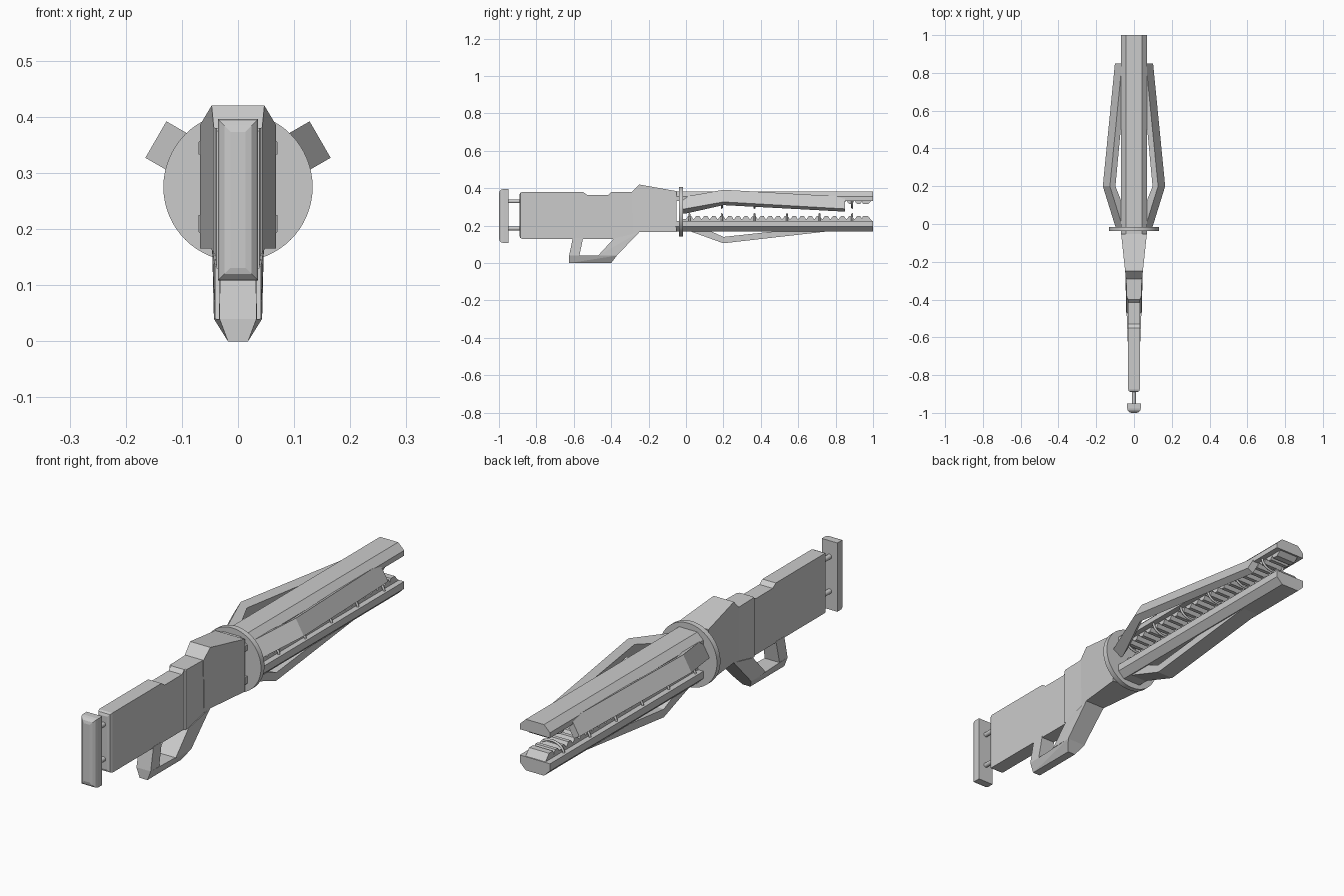
import bpy, bmesh, math
from mathutils import Matrix, Vector

if "Cube" in bpy.data.objects:
    bpy.data.objects.remove(bpy.data.objects["Cube"])

AXIS_Z = 0.275  # height of the barrel axis


def finish(bm, name):
    bmesh.ops.recalc_face_normals(bm, faces=bm.faces)
    me = bpy.data.meshes.new(name)
    bm.to_mesh(me)
    bm.free()
    ob = bpy.data.objects.new(name, me)
    bpy.context.collection.objects.link(ob)
    return ob


def prism(bm, pts, axis, lo, hi):
    """Extrude a planar outline along x (pts = y,z) or y (pts = x,z)."""
    def co(p, t):
        return (t, p[0], p[1]) if axis == 'x' else (p[0], t, p[1])
    a = [bm.verts.new(co(p, lo)) for p in pts]
    b = [bm.verts.new(co(p, hi)) for p in pts]
    n = len(pts)
    bm.faces.new(a)
    bm.faces.new(b[::-1])
    for i in range(n):
        bm.faces.new((a[i], a[(i + 1) % n], b[(i + 1) % n], b[i]))


def tapered(name, pts):
    """Convex block from (half width, y, z) points, mirrored in x."""
    bm = bmesh.new()
    vs = [bm.verts.new((s * w, y, z)) for w, y, z in pts for s in (-1, 1)]
    bmesh.ops.convex_hull(bm, input=vs)
    bmesh.ops.dissolve_limit(bm, angle_limit=0.02, verts=bm.verts, edges=bm.edges)
    return finish(bm, name)


def bevel_rear(bm, limit, size, segments):
    edges = [e for e in bm.edges if all(v.co.y < limit for v in e.verts)]
    bmesh.ops.bevel(bm, geom=edges, offset=size, segments=segments,
                    profile=0.5, affect='EDGES')


def cylinder(name, y0, y1, z, r, sides):
    bm = bmesh.new()
    m = Matrix.Translation((0, (y0 + y1) / 2, z)) @ Matrix.Rotation(math.pi / 2, 4, 'X')
    bmesh.ops.create_cone(bm, cap_ends=True, segments=sides, radius1=r, radius2=r,
                          depth=y1 - y0, matrix=m)
    ob = finish(bm, name)
    for p in ob.data.polygons:
        p.use_smooth = len(p.vertices) == 4
    return ob


# Butt plate and its two rods
bm = bmesh.new()
prism(bm, [(-1, .108), (-.95, .108), (-.95, .396), (-1, .396)], 'x', -.036, .036)
bevel_rear(bm, -.99, .023, 3)
finish(bm, "butt_plate")
for i, z in enumerate((.185, .33)):
    cylinder(f"butt_rod_{i}", -.96, -.88, z, .01, 16)

# Stock with a shallow dip on top
bm = bmesh.new()
prism(bm, [(-.89, .13), (-.39, .13), (-.39, .38), (-.4, .38), (-.415, .365),
           (-.53, .365), (-.55, .38), (-.89, .38)], 'x', -.031, .031)
bevel_rear(bm, -.88, .014, 2)
finish(bm, "stock")

# Receiver widening toward the barrel
tapered("receiver_rear", [(.038, -.4, .13), (.038, -.4, .375), (.038, -.395, .38),
                          (.041, -.284, .13), (.041, -.284, .38)])
tapered("receiver_middle", [(.043, -.284, .13), (.043, -.29, .38),
                            (.047, -.25, .165), (.047, -.25, .42)])
tapered("receiver_front", [(.047, -.25, .165), (.047, -.25, .42),
                           (.068, -.052, .165), (.068, -.052, .385)])

# Grip loop below the stock
tapered("grip_rear_post", [(.032, -.605, .135), (.032, -.55, .135),
                           (.033, -.625, .04), (.034, -.57, .04)])
tapered("grip_bottom_bar", [(.033, -.625, .04), (.043, -.37, .04),
                            (.018, -.625, 0), (.018, -.4, 0)])
tapered("grip_front_post", [(.041, -.47, .04), (.043, -.37, .04),
                            (.041, -.385, .132), (.046, -.25, .165)])

# Collar disc
cylinder("collar", -.038, -.015, AXIS_Z, .133, 64)

# Upper and lower rails with chamfered outer edges
for name, sign, side, inner in (("lower_rail", -1, .08, .05), ("upper_rail", 1, .08, .058)):
    bm = bmesh.new()
    z = [AXIS_Z + sign * d for d in (.107, side, inner)]
    prism(bm, [(-.042, z[0]), (.042, z[0]), (.07, z[1]), (.07, z[2]),
               (-.07, z[2]), (-.07, z[1])], 'y', -.055, 1)
    finish(bm, name)

# Ridged tooth strips on the facing sides of the rails
PITCH = .043
for name, base, valley, tip in (("lower_teeth", .22, .236, .252),
                                ("upper_teeth", .34, .331, .315)):
    outline = [(-.02, base), (-.02, valley)]
    y = 0
    while y + PITCH < .985:
        outline += [(y, valley), (y + .012, tip), (y + .028, tip), (y + .038, valley)]
        y += PITCH
    outline += [(y, tip), (.972, tip), (1, base)]
    bm = bmesh.new()
    prism(bm, outline, 'x', -.046, .046)
    finish(bm, name)

# Thin hoops arching over the tooth strips
for name, base, rise in (("lower_hoop", .22, .042), ("upper_hoop", .335, -.04)):
    for k in range(6):
        cu = bpy.data.curves.new(f"{name}_{k}", 'CURVE')
        cu.dimensions = '3D'
        cu.bevel_depth = .005
        cu.bevel_resolution = 2
        sp = cu.splines.new('POLY')
        sp.points.add(12)
        for i, p in enumerate(sp.points):
            a = math.pi * i / 12
            p.co = (.056 * math.cos(a), .018 + .174 * k, base + rise * math.sin(a), 1)
        bpy.context.collection.objects.link(bpy.data.objects.new(f"{name}_{k}", cu))

# Three bent brace arms spaced around the barrel axis
ARM = [(-.02, .09), (.2, .169), (.85, .095), (.85, .065), (.2, .135), (.0, .045), (-.02, .045)]
for i, deg in enumerate((30, 150, 270)):
    bm = bmesh.new()
    prism(bm, ARM, 'x', -.0375, .0375)
    bm.transform(Matrix.Translation(Vector((0, 0, AXIS_Z)))
                 @ Matrix.Rotation(math.radians(90 - deg), 4, 'Y'))
    finish(bm, f"brace_arm_{i}")
